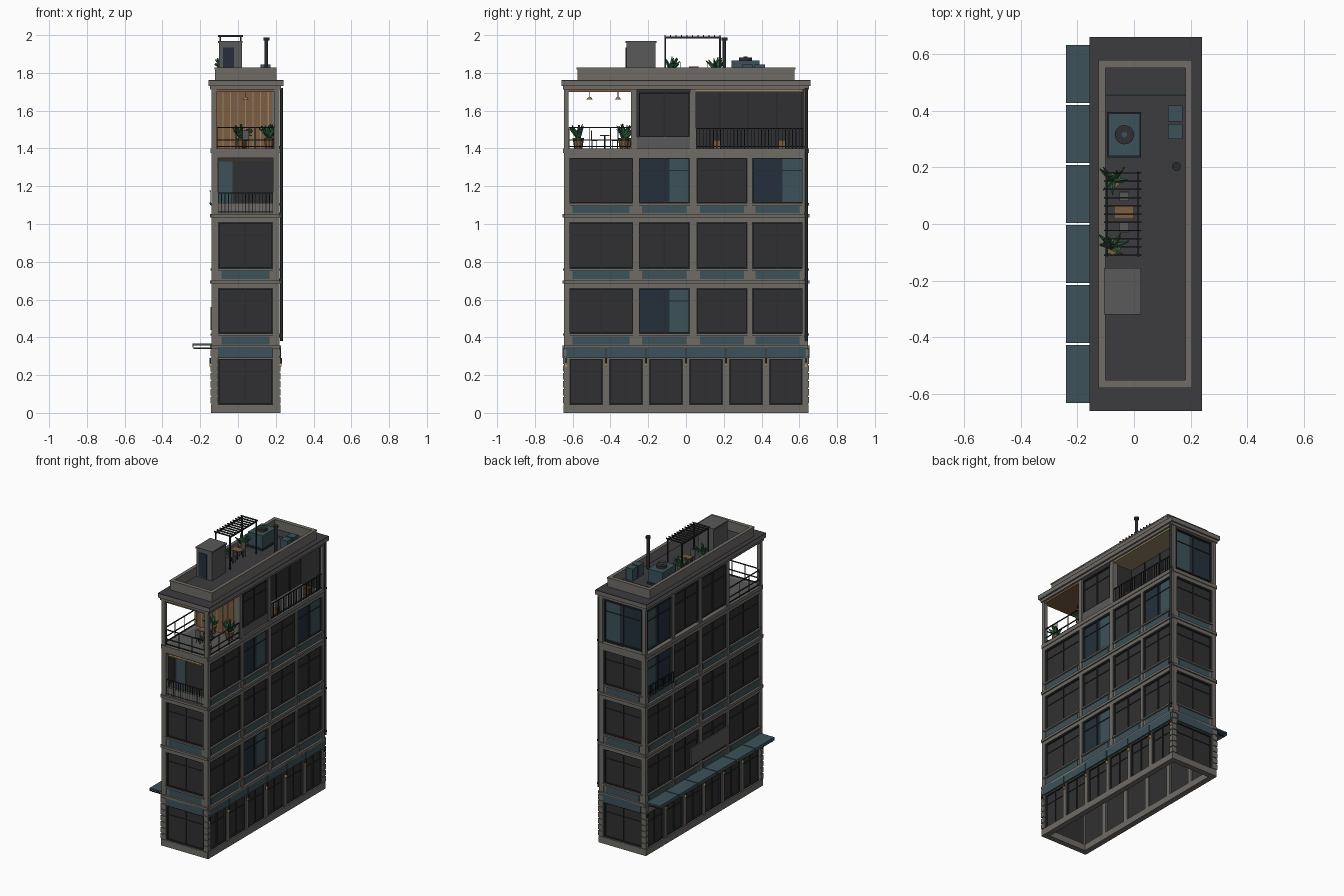
import bpy, bmesh, math, random
from mathutils import Matrix, Vector

if "Cube" in bpy.data.objects:
    bpy.data.objects.remove(bpy.data.objects["Cube"])
random.seed(4)

COL = {'stone': (.16, .15, .135), 'dark': (.03, .03, .032), 'roof': (.045, .045, .05),
       'metal': (.02, .024, .026), 'teal': (.045, .085, .1), 'navy': (.018, .03, .045),
       'wood': (.2, .11, .055), 'tan': (.3, .23, .13), 'green': (.03, .12, .05),
       'lamp': (.8, .5, .15), 'grey': (.1, .1, .1)}
MATS = {}
for k, c in COL.items():
    MATS[k] = bpy.data.materials.new(k)
    MATS[k].diffuse_color = (*c, 1)
PARTS = {}

def part(name, mat):
    return PARTS.setdefault((name, mat), bmesh.new())

def box(name, mat, x0, x1, y0, y1, z0, z1):
    m = Matrix.Translation(((x0+x1)/2, (y0+y1)/2, (z0+z1)/2)) @ Matrix.Diagonal(
        (abs(x1-x0), abs(y1-y0), abs(z1-z0), 1))
    bmesh.ops.create_cube(part(name, mat), size=1, matrix=m)

def cyl(name, mat, x, y, z0, z1, r, r2=None, n=12):
    bmesh.ops.create_cone(part(name, mat), cap_ends=True, segments=n, radius1=r,
                          radius2=r if r2 is None else r2, depth=z1-z0,
                          matrix=Matrix.Translation((x, y, (z0+z1)/2)))

# facade planes: side -> (axis of normal, sign, position)
SIDES = {'right': (0, 1, .22), 'left': (0, -1, -.14), 'front': (1, -1, -.645), 'back': (1, 1, .645)}
LONG = [(-.62, -.28), (-.25, .02), (.055, .325), (.35, .62)]
SHORT = [(-.105, .185)]

def wall(name, mat, side, u0, u1, z0, z1, d0, d1):
    """box on a facade: u along wall, d outward from facade plane"""
    ax, s, p = SIDES[side]
    a, b = sorted((p+s*d0, p+s*d1))
    if ax == 0:
        box(name, mat, a, b, u0, u1, z0, z1)
    else:
        box(name, mat, u0, u1, a, b, z0, z1)

def window(side, u0, u1, z0, z1, kind='dark', cross=.72):
    w, d = u1-u0, -.016
    if kind == 'dark':
        wall('window_glass', 'dark', side, u0, u1, z0, z1, d-.008, d)
    else:
        wall('window_shade', 'navy', side, u0, u0+w*.6, z0, z1, d-.008, d)
        wall('window_curtain', 'teal', side, u0+w*.6, u1, z0, z1, d-.008, d)
    f = .007
    for a, b, c, e in ((u0, u0+f, z0, z1), (u1-f, u1, z0, z1), (u0, u1, z0, z0+f), (u0, u1, z1-f, z1)):
        wall('window_frame', 'metal', side, a, b, c, e, d, d+.01)
    m, h = (u0+u1)/2, z0+(z1-z0)*cross
    wall('window_mullion', 'metal', side, m-.003, m+.003, z0, z1, d, d+.006)
    wall('window_transom', 'metal', side, u0, u1, h-.002, h+.002, d, d+.005)

def railing(side, u0, u1, z0, z1, d, step=.018, mids=()):
    for z in (z1, z0+.01, *mids):
        wall('railing_rail', 'metal', side, u0, u1, z-.003, z+.003, d-.004, d+.002)
    n = max(1, round((u1-u0)/step))
    for i in range(n+1):
        u = u0+(u1-u0)*i/n
        wall('railing_baluster', 'metal', side, u-.002, u+.002, z0, z1, d-.003, d+.001)

def plant(x, y, z, s=1):
    cyl('plant_pot', 'wood', x, y, z, z+.045*s, .018*s, .025*s, 10)
    for i in range(14):
        d = Vector((random.uniform(-1, 1), random.uniform(-1, 1), random.uniform(.5, 1.6))).normalized()
        m = Matrix.Translation(Vector((x, y, z+.05*s)) + d*.03*s) @ d.to_track_quat('Z', 'Y').to_matrix().to_4x4()
        bmesh.ops.create_cone(part('plant_leaves', 'green'), cap_ends=True, segments=5,
                              radius1=.012*s, radius2=.002, depth=.06*s, matrix=m)

def table_set(x, y, z):
    box('table_top', 'wood', x-.035, x+.035, y-.025, y+.025, z+.065, z+.071)
    cyl('table_leg', 'metal', x, y, z, z+.065, .005)
    for s in (-1, 1):
        cy = y+s*.055
        box('chair_seat', 'grey', x-.017, x+.017, cy-.016, cy+.016, z+.04, z+.046)
        box('chair_back', 'grey', x-.017, x+.017, cy+s*.013, cy+s*.017, z+.046, z+.095)
        for i in (-.014, .014):
            for j in (-.013, .013):
                box('chair_leg', 'metal', x+i-.002, x+i+.002, cy+j-.002, cy+j+.002, z, z+.04)

# ground floor: open shell of piers and glazing
edges = [-.635+i*1.27/6 for i in range(7)]
for side in SIDES:
    long = side in ('right', 'left')
    e0, e1 = (-.645, .645) if long else (-.14, .22)
    wall('plinth', 'stone', side, e0, e1, 0, .045, -.035, .004)
    wall('ground_beam', 'stone', side, e0, e1, .285, .345, -.035, -.004)
    ground = [(a+.016, b-.016) for a, b in zip(edges, edges[1:])] if long else SHORT
    for u0, u1 in ground:
        window(side, u0, u1, .045, .287)
        if side != 'left':
            g = .013 if long else 0
            wall('awning_case', 'teal', side, u0-g, u1+g, .29, .348, -.01, .008)
    if long:
        for e in edges[1:-1]:
            wall('ground_pier', 'stone', side, e-.016, e+.016, .04, .29, -.035, 0)
        for e in edges:
            wall('wall_lamp', 'metal', side, e-.006, e+.006, .262, .29, 0, .012)
            wall('lamp_glow', 'lamp', side, e-.005, e+.005, .245, .262, 0, .01)
    # upper storeys: piers, beams, spandrels and windows
    bays = LONG if long else SHORT
    for fl, zb in enumerate((.345, .69, 1.04)):
        wt = (.66, 1.01, 1.35)[fl]
        ws = (.42, .765, 1.11)[fl]
        wall('floor_ledge', 'stone', side, e0, e1, zb-.005, zb+.012, -.03, .008)
        wall('spandrel', 'stone', side, e0, e1, zb, ws, -.03, -.006)
        wall('head_beam', 'stone', side, e0, e1, wt, wt+.035, -.03, 0)
        for i, (u0, u1) in enumerate(bays):
            if side == 'front' and fl == 2:
                continue
            wall('spandrel_panel', 'teal', side, u0+.018, u1-.018, zb+.018, ws-.015, -.01, -.002)
            wall('window_sill', 'stone', side, u0-.005, u1+.005, ws-.011, ws, -.03, .006)
            shade = (side, fl, i) in (('right', 0, 1), ('right', 2, 1), ('right', 2, 3), ('left', 2, 3))
            window(side, u0, u1, ws, wt, 'shade' if shade else 'dark')
    if long:
        for (a, b), (c, d) in zip(bays, bays[1:]):
            wall('upper_pier', 'stone', side, b, c, .345, 1.39, -.03, 0)
    wall('terrace_ledge', 'stone', side, e0, e1, 1.375, 1.4, -.03, .005)

# corner columns with ground-floor quoins
for x0, x1 in ((-.14, -.105), (.185, .22)):
    for y0, y1 in ((-.645, -.617), (.617, .645)):
        box('corner_column', 'stone', x0, x1, y0, y1, 0, 1.4)
        s = .005
        xs, ys = (x0, x1) if x0 < 0 else (x0+.008, x1), (y0, y1)
        if x0 < 0:
            xs = (x0, x1-.008)
        ys = (y0, y1-.006) if y0 < 0 else (y0+.006, y1)
        box('top_column', 'stone', *xs, *ys, 1.4, 1.72)
        for i in range(7):
            z = .05+i*.042
            box('corner_quoin', 'stone', x0-(s if x0 < 0 else -.002), x1+(s if x0 > 0 else -.002),
                y0-(s if y0 < 0 else -.002), y1+(s if y0 > 0 else -.002), z, z+.034)

# inner core and floor slabs
box('first_slab', 'dark', -.125, .205, -.63, .63, .325, .36)
box('building_core', 'dark', -.118, .198, -.622, .622, .36, 1.04)
box('building_core', 'dark', -.118, .198, -.53, .622, 1.04, 1.39)
box('terrace_floor', 'grey', -.135, .215, -.64, .64, 1.365, 1.4)
box('balcony_floor', 'grey', -.12, .2, -.64, -.52, 1.03, 1.055)

# recessed front balcony on the fourth floor
box('balcony_door', 'teal', -.1, -.03, -.536, -.529, 1.055, 1.33)
railing('front', -.105, .185, 1.055, 1.165, -.006)
wall('balcony_light', 'lamp', 'front', -.09, .165, 1.336, 1.342, -.012, .001)

# top floor: terrace back wall, middle room, rear loggia
box('middle_room', 'dark', -.115, .195, -.265, .045, 1.4, 1.72)
box('rear_room', 'dark', -.115, .06, .045, .615, 1.4, 1.72)
box('terrace_wall', 'wood', -.135, .212, -.285, -.265, 1.4, 1.72)
for i in range(9):
    x = -.12+i*.04
    box('wall_batten', 'tan', x-.003, x+.003, -.289, -.284, 1.4, 1.71)
box('terrace_ceiling', 'wood', -.135, .215, -.64, -.285, 1.7, 1.72)
box('loggia_ceiling', 'tan', .06, .215, .045, .62, 1.7, 1.72)
for y in (-.275, .037):
    wall('top_pier', 'stone', 'right', y-.015, y+.015, 1.4, 1.72, -.04, -.002)
wall('middle_apron', 'grey', 'right', -.26, .03, 1.4, 1.46, -.03, -.006)
window('right', -.25, .02, 1.46, 1.695)
for i, (u0, u1) in enumerate(LONG[1:]):
    wall('top_pier', 'stone', 'left', u0-.033, u0, 1.4, 1.72, -.03, -.002)
    window('left', u0, u1, 1.415, 1.695, 'shade' if i == 2 else 'dark')
window('back', -.105, .185, 1.415, 1.7, 'shade')
box('loggia_end_wall', 'dark', .05, .2, .612, .625, 1.4, 1.72)
for y in (.18, .33, .48):
    box('loggia_mullion', 'metal', .058, .066, y-.004, y+.004, 1.4, 1.7)
railing('right', .055, .618, 1.4, 1.505, -.008)
for y in (.16, .51):
    box('loggia_planter', 'wood', .165, .2, y-.02, y+.02, 1.4, 1.445)
for side, u0, u1 in (('front', -.11, .19), ('right', -.62, -.29), ('left', -.62, -.29)):
    railing(side, u0, u1, 1.4, 1.51, -.008, .1, (1.445,))
table_set(.04, -.43, 1.4)
for x, y in ((.165, -.57), (.165, -.33), (.02, -.315)):
    plant(x, y, 1.4, 1.2)
for y in (-.51, -.36):
    cyl('pendant_cord', 'metal', .04, y, 1.67, 1.71, .0015, n=6)
    cyl('pendant_shade', 'tan', .04, y, 1.66, 1.672, .016, .006)

# left side: open awnings, small balcony, blank board
for a, b in zip(edges, edges[1:]):
    box('open_awning', 'teal', -.24, -.135, a+.003, b-.003, .357, .368)
    box('awning_valance', 'teal', -.24, -.235, a+.003, b-.003, .345, .36)
    for y in (a+.02, b-.02):
        box('awning_arm', 'metal', -.236, -.135, y-.003, y+.003, .338, .345)
railing('left', .35, .62, 1.1, 1.175, .008)
wall('blank_board', 'grey', 'left', -.27, .15, .44, .56, -.004, .006)

# drainpipe
cyl('drainpipe', 'metal', .23, .636, .38, 1.72, .007)
for z in (.4, .7, 1.05, 1.4):
    cyl('pipe_bracket', 'metal', .23, .636, z, z+.012, .0095)

# cornice, roof deck and parapet
box('cornice_lower', 'stone', -.147, .228, -.65, .65, 1.712, 1.733)
box('cornice_upper', 'stone', -.157, .24, -.66, .66, 1.731, 1.757)
box('roof_deck', 'roof', -.157, .24, -.66, .66, 1.757, 1.762)
for x0, x1, y0, y1 in ((-.123, -.103, -.575, .575), (.183, .203, -.575, .575),
                       (-.123, .203, -.575, -.555), (-.123, .203, .555, .575)):
    box('parapet', 'stone', x0, x1, y0, y1, 1.76, 1.82)
    box('parapet_cap', 'stone', x0-.002, x1+.002, y0-.004, y1+.004, 1.818, 1.828)
box('deck_divider', 'teal', -.1, .183, .453, .458, 1.76, 1.775)

# stair house
box('stair_house', 'grey', -.1, .02, -.315, -.162, 1.76, 1.96)
box('stair_house_roof', 'grey', -.106, .025, -.32, -.156, 1.958, 1.968)
box('stair_door', 'navy', -.08, -.02, -.319, -.314, 1.77, 1.935)

# pergola with slats
for y in (-.11, .18):
    for x in (-.095, .015):
        box('pergola_post', 'metal', x-.004, x+.004, y-.004, y+.004, 1.76, 1.99)
for x in (-.095, .015):
    box('pergola_beam', 'metal', x-.003, x+.003, -.115, .185, 1.982, 1.992)
for i in range(11):
    y = -.11+i*.029
    box('pergola_slat', 'metal', -.106, .026, y-.0025, y+.0025, 1.991, 2.0)
table_set(-.035, .042, 1.762)
for y in (.155, -.08):
    plant(-.075, y, 1.762, 1.15)

# rooftop equipment
box('cooling_unit', 'teal', -.09, .022, .24, .39, 1.775, 1.865)
box('cooling_unit_base', 'metal', -.095, .025, .235, .395, 1.76, 1.775)
cyl('cooling_fan', 'dark', -.034, .315, 1.865, 1.882, .034, n=24)
cyl('fan_hub', 'teal', -.034, .315, 1.882, 1.886, .01)
for y0, y1 in ((.30, .353), (.362, .418)):
    box('vent_box', 'teal', .12, .172, y0, y1, 1.762, 1.845)
cyl('flue', 'metal', .15, .203, 1.76, 1.98, .01)
cyl('flue_cap', 'metal', .15, .203, 1.972, 1.987, .016)

for (name, mat), bm in PARTS.items():
    me = bpy.data.meshes.new(name)
    bm.to_mesh(me)
    bm.free()
    me.materials.append(MATS[mat])
    bpy.context.collection.objects.link(bpy.data.objects.new(name, me))

for m in bpy.data.materials:
    if m.users and not m.is_grease_pencil:
        m.use_nodes = True
        m.node_tree.nodes["Principled BSDF"].inputs["Base Color"].default_value = m.diffuse_color
